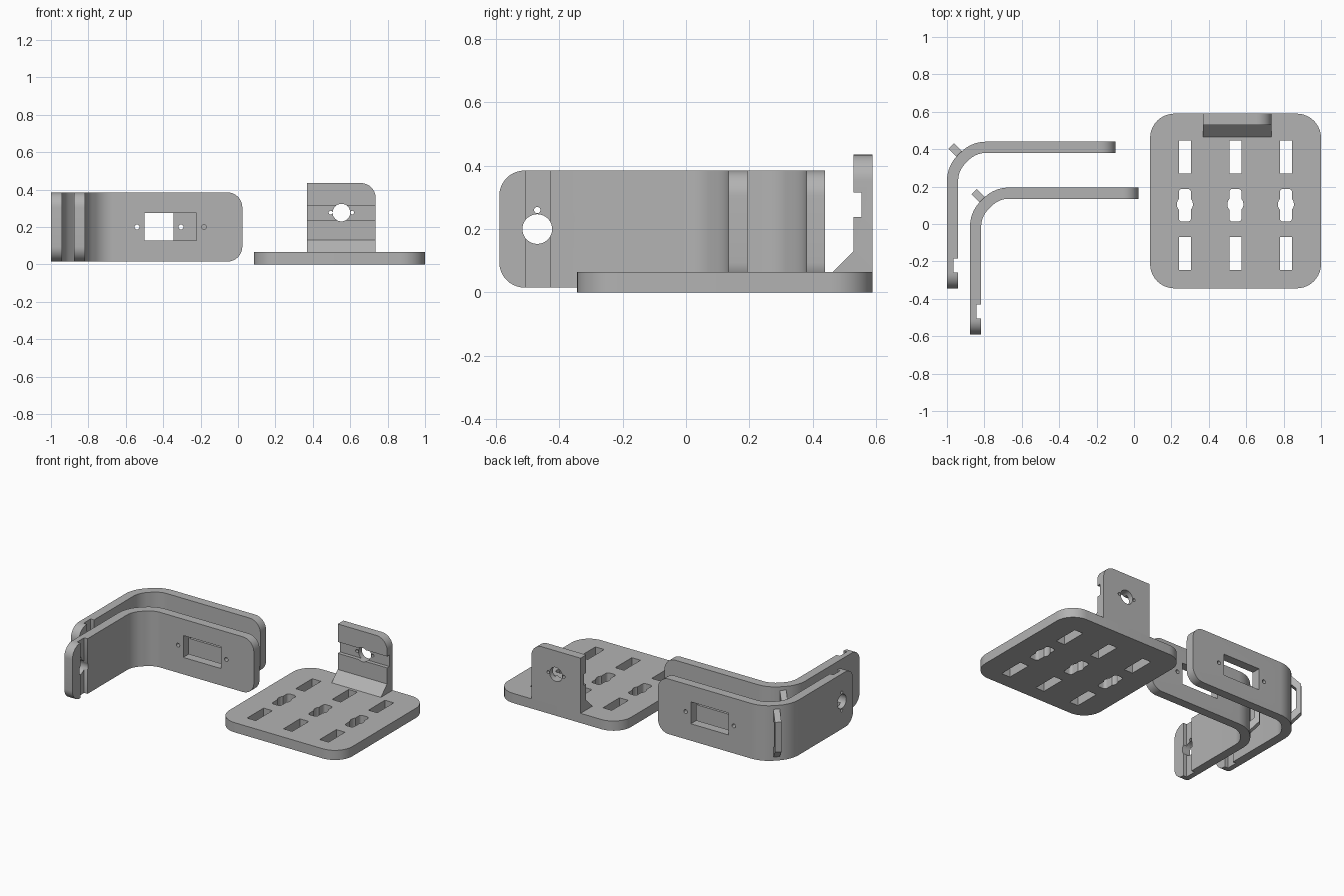
import bpy, bmesh, math
from mathutils import Matrix, Vector

cube = bpy.data.objects.get("Cube")
if cube:
    bpy.data.objects.remove(cube, do_unlink=True)

grey = bpy.data.materials.new("matte grey")
grey.use_nodes = True
colour = (0.45, 0.45, 0.45, 1)
grey.diffuse_color = colour
grey.node_tree.nodes["Principled BSDF"].inputs["Base Color"].default_value = colour


def frame(u, v):
    """Profile axes u and v; the extrusion runs along u x v."""
    u, v = Vector(u), Vector(v)
    return Matrix((u, v, u.cross(v))).transposed()


ALONG_X = frame((0, 1, 0), (0, 0, 1))
ALONG_Y = frame((0, 0, 1), (1, 0, 0))
ALONG_Z = frame((1, 0, 0), (0, 1, 0))


def rounded(points, steps=10):
    """Fillet every (x, y, radius) corner of a closed outline."""
    out = []
    for i, (x, y, r) in enumerate(points):
        p = Vector((x, y))
        if not r:
            out.append(p)
            continue
        a = (Vector(points[i - 1][:2]) - p).normalized()
        b = (Vector(points[(i + 1) % len(points)][:2]) - p).normalized()
        half = a.angle(b) / 2
        centre = p + (a + b).normalized() * r / math.sin(half)
        start = p + a * r / math.tan(half) - centre
        end = p + b * r / math.tan(half) - centre
        sweep = start.angle_signed(end)
        for k in range(steps + 1):
            t = -sweep * k / steps
            out.append(centre + Matrix.Rotation(t, 2) @ start)
    return out


def box_outline(cx, cy, w, h, r=0):
    return rounded([(cx + sx * w / 2, cy + sy * h / 2, r)
                    for sx, sy in ((-1, -1), (1, -1), (1, 1), (-1, 1))])


def circle(cx, cy, r, n=32):
    return [Vector((cx + r * math.cos(2 * math.pi * k / n),
                    cy + r * math.sin(2 * math.pi * k / n))) for k in range(n)]


def prism(name, outline, low, high, axes=ALONG_Z, origin=(0, 0, 0), bevel=None):
    """Extrude an outline; bevel is (edge test, radius)."""
    bm = bmesh.new()
    face = bm.faces.new([bm.verts.new((p[0], p[1], low)) for p in outline])
    top = bmesh.ops.extrude_face_region(bm, geom=[face])["geom"]
    for v in top:
        if isinstance(v, bmesh.types.BMVert):
            v.co.z = high
    for v in bm.verts:
        v.co = axes @ v.co + Vector(origin)
    if bevel:
        edges = [e for e in bm.edges if bevel[0](e.verts[0].co, e.verts[1].co)]
        bmesh.ops.bevel(bm, geom=edges, offset=bevel[1], segments=10,
                        profile=0.5, affect='EDGES')
    bmesh.ops.recalc_face_normals(bm, faces=bm.faces)
    mesh = bpy.data.meshes.new(name)
    bm.to_mesh(mesh)
    bm.free()
    mesh.materials.append(grey)
    obj = bpy.data.objects.new(name, mesh)
    bpy.context.collection.objects.link(obj)
    return obj


def activate(obj):
    bpy.ops.object.select_all(action='DESELECT')
    obj.select_set(True)
    bpy.context.view_layer.objects.active = obj


def cut(obj, outline, low, high, axes):
    cutter = prism("cutter", outline, low, high, axes)
    cutter.hide_render = True
    mod = obj.modifiers.new("cut", 'BOOLEAN')
    mod.operation, mod.solver, mod.object = 'DIFFERENCE', 'EXACT', cutter
    activate(obj)
    bpy.ops.object.modifier_apply(modifier=mod.name)
    bpy.data.objects.remove(cutter, do_unlink=True)


def smooth(obj):
    activate(obj)
    bpy.ops.object.shade_smooth_by_angle(angle=math.radians(30))


def near(a, b):
    return abs(a - b) < 1e-4


# Base plate with a grid of slots; the middle row has widened centres
plate = prism("base_plate", box_outline(0.543, 0.123, 0.914, 0.934, 0.13), 0, 0.065)
for x in (0.272, 0.542, 0.812):
    for y in (-0.158, 0.1, 0.358):
        middle = y == 0.1
        cut(plate, box_outline(x, y, 0.065, 0.175, 0.018 if middle else 0), -0.1, 0.2, ALONG_Z)
        if middle:
            cut(plate, circle(x, y + 0.005, 0.043), -0.1, 0.2, ALONG_Z)
smooth(plate)

# Upright tab with a foot wedge and a groove across its front
TAB_TOP = 0.435
tab_profile = [(0.59, 0.065), (0.59, TAB_TOP), (0.53, TAB_TOP), (0.53, 0.315),
               (0.555, 0.315), (0.555, 0.238), (0.53, 0.238), (0.53, 0.13),
               (0.465, 0.065)]
tab = prism("upright_tab", tab_profile, 0.37, 0.736, ALONG_X,
            bevel=(lambda a, b: near(a.z, TAB_TOP) and near(b.z, TAB_TOP) and near(a.x, b.x), 0.08))
for offset, r in ((0, 0.047), (-0.058, 0.01), (0.058, 0.01)):
    cut(tab, circle(0.277, 0.553 + offset, r), 0.4, 0.7, ALONG_Y)
smooth(tab)


# Bent bracket: long back arm, side arm with a groove, tie loop on the bend
def bracket(name, dx, dy):
    end_x, end_y = -0.1 + dx, -0.345 + dy
    outline = rounded([(x + dx, y + dy, r) for x, y, r in (
        (-1, -0.345, 0), (-0.94, -0.345, 0), (-0.94, -0.26, 0), (-0.965, -0.26, 0),
        (-0.965, -0.185, 0), (-0.94, -0.185, 0), (-0.94, 0.285, 0.13),
        (-0.845, 0.38, 0.13), (-0.1, 0.38, 0), (-0.1, 0.44, 0),
        (-0.87, 0.44, 0.19), (-1, 0.31, 0.19))])

    def end_edge(a, b):
        return near(a.z, b.z) and (near(a.x, end_x) and near(b.x, end_x)
                                   or near(a.y, end_y) and near(b.y, end_y))

    body = prism(name, outline, 0.015, 0.385, bevel=(end_edge, 0.08))
    # motor window with its screw holes
    mid = -0.484 + dx
    cut(body, box_outline(0.202, mid, 0.147, 0.28), 0.3 + dy, 0.5 + dy, ALONG_Y)
    for side in (-0.179, 0.179):
        cut(body, circle(0.2, mid + side, 0.013), 0.3 + dy, 0.5 + dy, ALONG_Y)
    # pivot hole with its screw holes
    for offset, r in ((0, 0.047), (-0.06, 0.01), (0.06, 0.01)):
        cut(body, circle(-0.225 + dy, 0.2 + offset, r), -1.1 + dx, -0.9 + dx, ALONG_X)
    smooth(body)

    half = [(-0.02, 0.1), (0, 0.1), (0.03, 0.07), (0.06, 0.1), (0, 0.16), (-0.02, 0.16)]
    inner, outer = half[:3], half[3:]
    loop = ([(u, 0.2 - h) for u, h in inner[::-1]] + [])
    loop = ([(u, 0.2 - h) for u, h in outer[::-1]] + [(u, 0.2 + h) for u, h in outer]
            + [(u, 0.2 + h) for u, h in inner] + loop)
    d = Vector((-1, 1, 0)).normalized()
    prism(name + "_tie_loop", loop, -0.02, 0.02, frame(d, (0, 0, 1)),
          (-0.935 + dx, 0.375 + dy, 0))


bracket("rear_bracket", 0, 0)
bracket("front_bracket", 0.123, -0.245)
